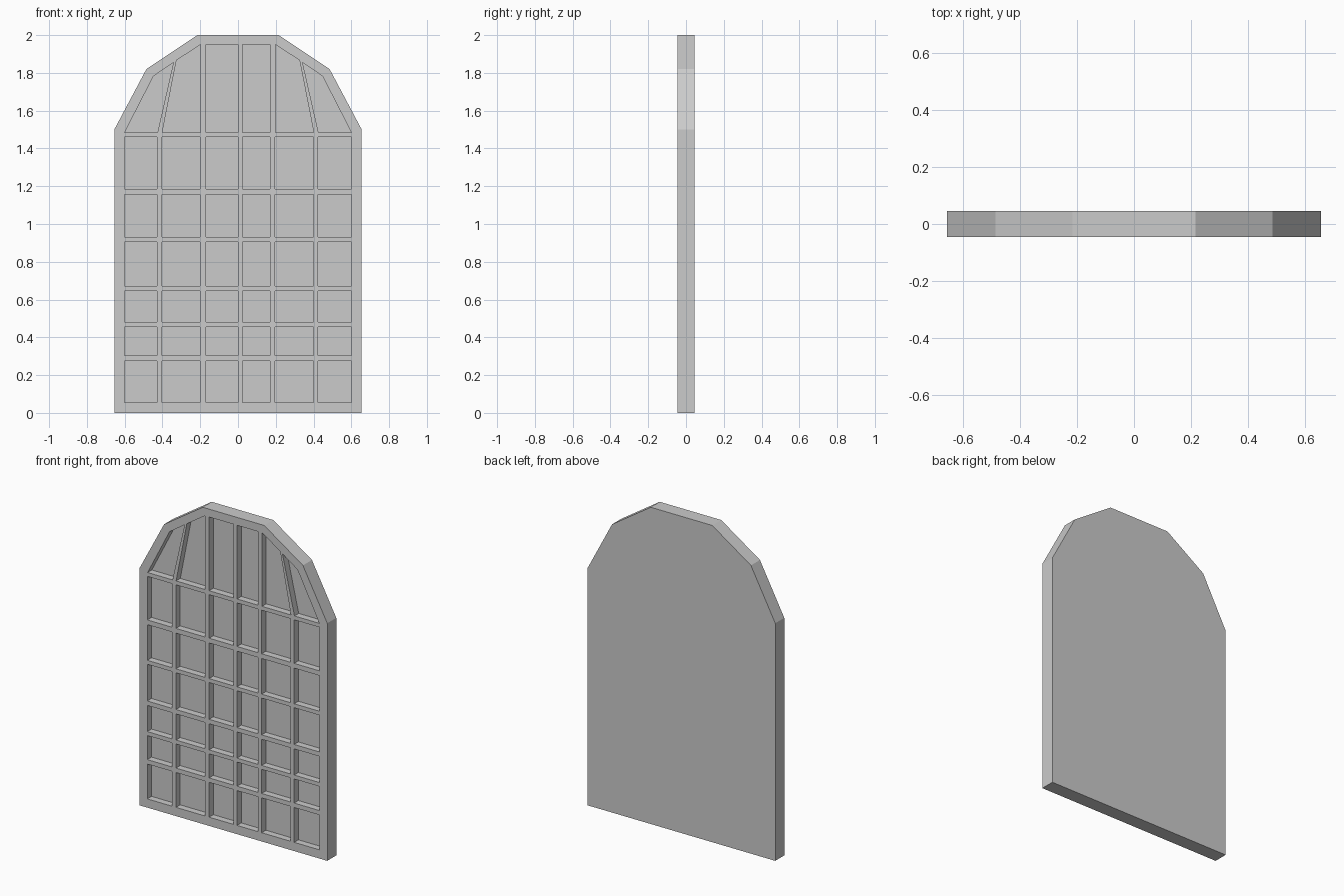
import bpy, bmesh

if "Cube" in bpy.data.objects:
    bpy.data.objects.remove(bpy.data.objects["Cube"])

HALF_DEPTH = 0.045
RECESS_Y = -0.003


def add_prism(bm, outline, y0, y1):
    """Extrude an (x, z) outline from y0 to y1."""
    verts = [bm.verts.new((x, y0, z)) for x, z in outline]
    face = bm.faces.new(verts)
    ext = bmesh.ops.extrude_face_region(bm, geom=[face])
    moved = [v for v in ext["geom"] if isinstance(v, bmesh.types.BMVert)]
    bmesh.ops.translate(bm, verts=moved, vec=(0, y1 - y0, 0))


def make_object(name, outlines, y0, y1):
    bm = bmesh.new()
    for outline in outlines:
        add_prism(bm, outline, y0, y1)
    bmesh.ops.recalc_face_normals(bm, faces=bm.faces)
    mesh = bpy.data.meshes.new(name)
    bm.to_mesh(mesh)
    bm.free()
    obj = bpy.data.objects.new(name, mesh)
    bpy.context.collection.objects.link(obj)
    return obj


def mirror(outline):
    return [(-x, z) for x, z in reversed(outline)]


# Arched slab outline
right_side = [(0.655, 0), (0.655, 1.5), (0.485, 1.82), (0.215, 2.0)]
slab = right_side + mirror(right_side)
window = make_object("arched_window", [slab], -HALF_DEPTH, HALF_DEPTH)

# Rectangular panes
columns = [(-0.602, -0.43), (-0.402, -0.2), (-0.17, 0.0),
           (0.025, 0.17), (0.197, 0.399), (0.424, 0.6)]
rows = [(0.055, 0.275), (0.303, 0.455), (0.48, 0.645),
        (0.673, 0.905), (0.93, 1.155), (1.185, 1.46)]
top = 1.485
panes = [[(a, b), (c, b), (c, d), (a, d)] for a, c in columns for b, d in rows]

# Panes of the arched head
for a, c in columns[2:4]:
    panes.append([(a, top), (c, top), (c, 1.95), (a, 1.95)])
outer = [(0.426, top), (0.6, top), (0.447, 1.783), (0.342, 1.855)]
inner = [(0.199, top), (0.401, top), (0.326, 1.866), (0.199, 1.95)]
for pane in (outer, inner):
    panes += [pane, mirror(pane)]

# Cut the recesses into the front
cutter = make_object("pane_cutter", panes, -0.1, RECESS_Y)
cutter.hide_render = True
mod = window.modifiers.new("pane_recesses", "BOOLEAN")
mod.operation = "DIFFERENCE"
mod.solver = "EXACT"
mod.object = cutter
bpy.context.view_layer.objects.active = window
window.select_set(True)
bpy.ops.object.modifier_apply(modifier=mod.name)
bpy.data.objects.remove(cutter)
